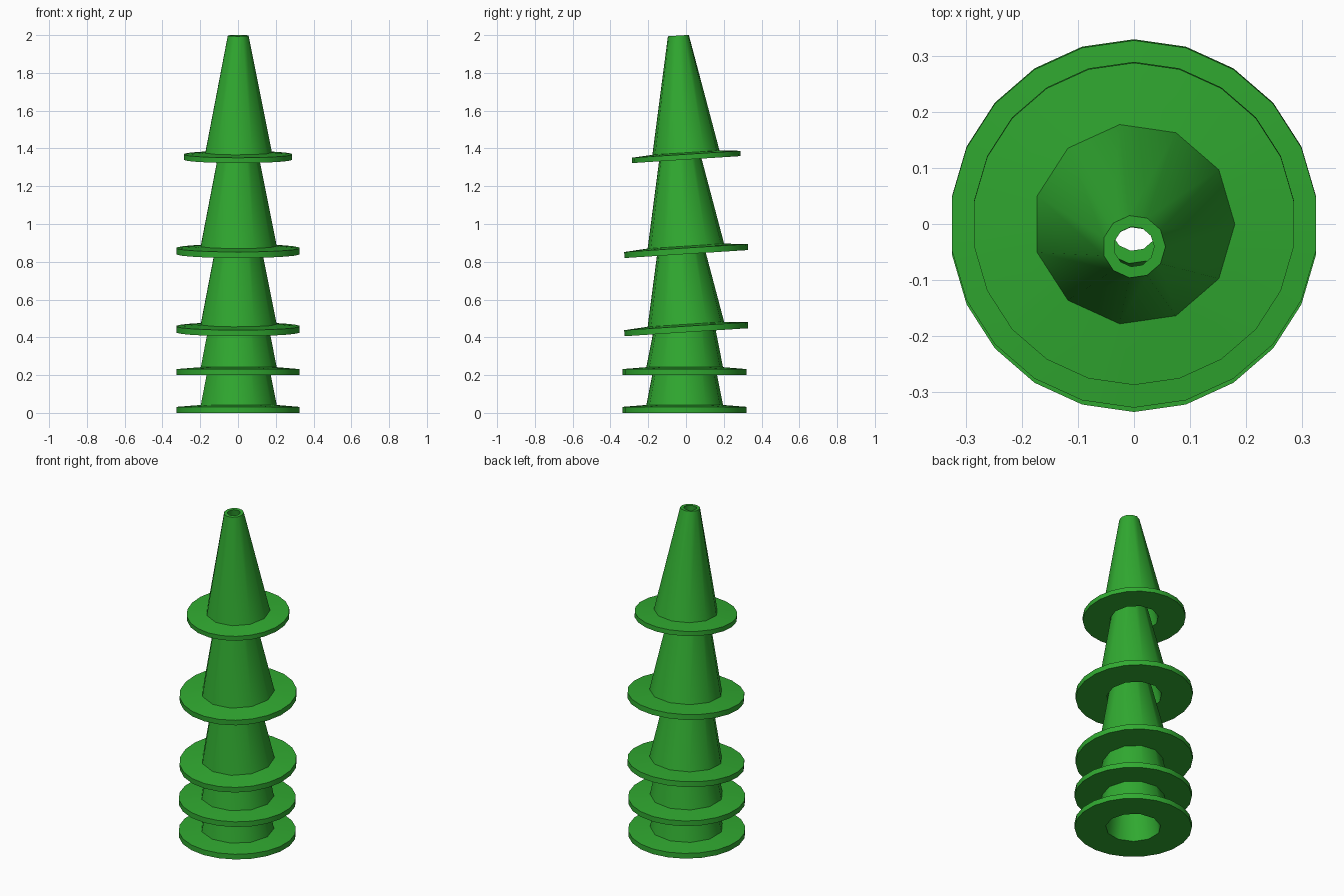
import bpy, bmesh
from math import cos, sin, pi, radians

if "Cube" in bpy.data.objects:
    bpy.data.objects.remove(bpy.data.objects["Cube"])

green = bpy.data.materials.new("green_plastic")
green.diffuse_color = (0.03, 0.4, 0.03, 1)
green.use_nodes = True
green.node_tree.nodes["Principled BSDF"].inputs["Base Color"].default_value = green.diffuse_color

SIDES = 11  # body sides; the flange has twice as many


def ring(bm, n, r, z, phase=0.0):
    return [bm.verts.new((r * cos(2 * pi * i / n + phase),
                          r * sin(2 * pi * i / n + phase), z)) for i in range(n)]


def band(bm, a, b):
    n = len(a)
    for i in range(n):
        j = (i + 1) % n
        bm.faces.new((a[i], a[j], b[j], b[i]))


def flange_face(bm, body, rim):
    # joins an 11-sided loop to the 22-sided rim
    m = len(rim)
    for i, v in enumerate(body):
        p, q, r = rim[(2 * i - 1) % m], rim[2 * i], rim[(2 * i + 1) % m]
        bm.faces.new((v, p, q))
        bm.faces.new((v, q, r, body[(i + 1) % SIDES]))


def cone(name, y, z, tilt, scale):
    bm = bmesh.new()
    # flange rim
    rim_low = ring(bm, 2 * SIDES, 0.328, 0.0, pi / (2 * SIDES))
    rim_top = ring(bm, 2 * SIDES, 0.328, 0.032, pi / (2 * SIDES))
    # tapered hollow body
    base = ring(bm, SIDES, 0.205, 0.042)
    tip = ring(bm, SIDES, 0.064, 0.75)
    tip_hole = ring(bm, SIDES, 0.041, 0.75)
    base_hole = ring(bm, SIDES, 0.155, 0.0)
    band(bm, rim_low, rim_top)
    flange_face(bm, base, rim_top)
    band(bm, base, tip)
    band(bm, tip, tip_hole)
    band(bm, tip_hole, base_hole)
    flange_face(bm, base_hole, rim_low)
    bmesh.ops.recalc_face_normals(bm, faces=bm.faces)
    mesh = bpy.data.meshes.new(name)
    bm.to_mesh(mesh)
    bm.free()
    mesh.materials.append(green)
    ob = bpy.data.objects.new(name, mesh)
    bpy.context.collection.objects.link(ob)
    ob.location = (0, y, z)
    ob.rotation_euler.x = radians(tilt)
    ob.scale = (scale,) * 3
    bpy.ops.object.select_all(action='DESELECT')
    ob.select_set(True)
    bpy.context.view_layer.objects.active = ob
    bpy.ops.object.shade_smooth_by_angle(angle=radians(40))


# stack from the ground up: two upright, three leaning, the last smaller
cone("bottom_cone", -0.007, 0.0, 0, 1)
cone("second_cone", -0.007, 0.2, 0, 1)
cone("third_cone", 0.002, 0.427, 3.7, 1)
cone("fourth_cone", 0.002, 0.841, 3.7, 1)
cone("top_cone", 0.002, 1.341, 3.7, 0.877)
